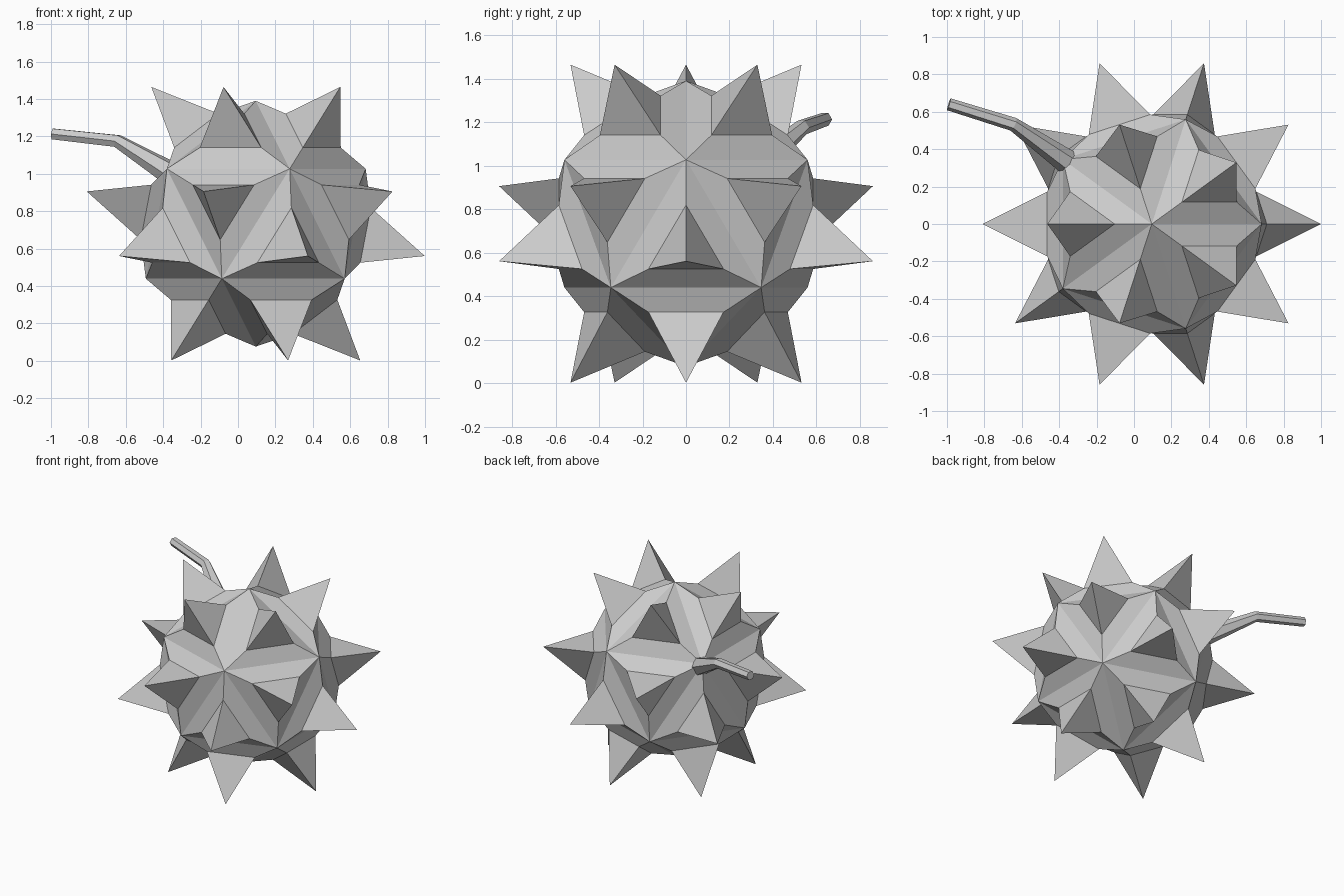
import bpy, bmesh, math
from mathutils import Vector

if "Cube" in bpy.data.objects:
    bpy.data.objects.remove(bpy.data.objects["Cube"])

CENTER = Vector((0.095, 0, 0.733))
R = 0.657                      # radius of the icosahedral body
TIP = 0.92                     # distance of spike tips from the centre
RAISE = 0.066                  # height of each spike's base plinth


def add_object(name, bm):
    bmesh.ops.recalc_face_normals(bm, faces=bm.faces)
    mesh = bpy.data.meshes.new(name)
    bm.to_mesh(mesh)
    bm.free()
    obj = bpy.data.objects.new(name, mesh)
    bpy.context.collection.objects.link(obj)
    return obj


# spiked body: icosahedron, each face inset to half size, raised and poked
bm = bmesh.new()
bmesh.ops.create_icosphere(bm, subdivisions=1, radius=R)
inner = list(bm.faces)
edge = inner[0].edges[0].calc_length()
face_dist = inner[0].calc_center_median().length
bmesh.ops.inset_individual(bm, faces=inner, thickness=edge * math.sqrt(3) / 12,
                           depth=RAISE, use_even_offset=True)
bmesh.ops.poke(bm, faces=inner, offset=TIP - face_dist - RAISE)
add_object("spiked_body", bm).location = CENTER

# bent six-sided tail, tapering outward from one body corner
path = [Vector(p) for p in ((-0.34, 0.32, 0.99), (-0.645, 0.533, 1.175), (-0.99, 0.64, 1.213))]
radii = (0.068, 0.037, 0.033)
bm = bmesh.new()
rings = []
for i, (p, r) in enumerate(zip(path, radii)):
    before = (p - path[max(i - 1, 0)]).normalized()
    after = (path[min(i + 1, 2)] - p).normalized()
    along = (before + after).normalized()
    side = along.cross(Vector((0, 0, 1))).normalized()
    up = side.cross(along)
    rings.append([bm.verts.new(p + r * (side * math.cos(k * math.pi / 3) + up * math.sin(k * math.pi / 3)))
                  for k in range(6)])
for a, b in zip(rings, rings[1:]):
    for k in range(6):
        n = (k + 1) % 6
        bm.faces.new((a[k], a[n], b[n], b[k]))
bm.faces.new(rings[0])
bm.faces.new(rings[-1])
add_object("bent_tail", bm)
